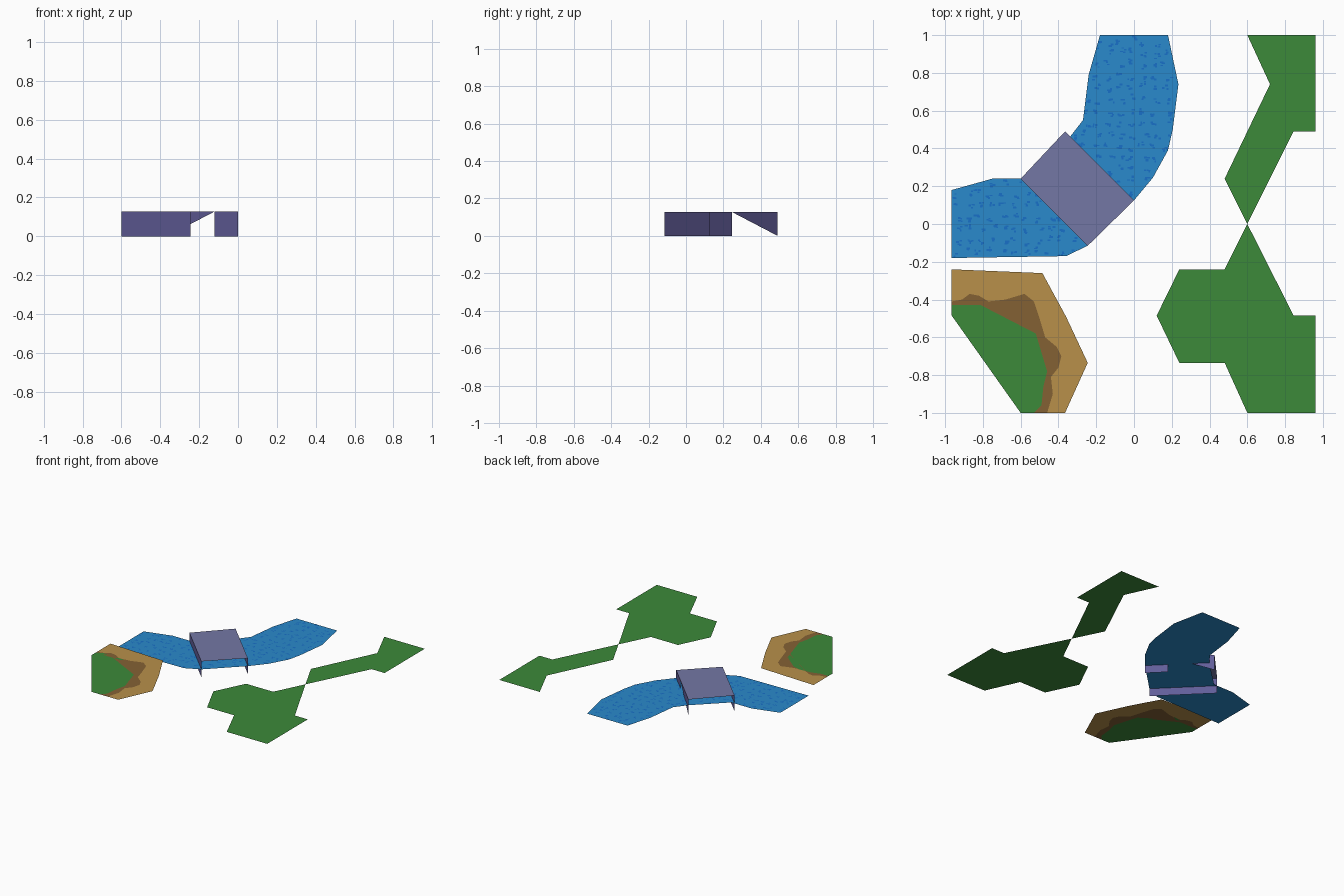
import bpy
import bmesh
import random
from mathutils import Vector

cube = bpy.data.objects.get("Cube")
if cube:
    bpy.data.objects.remove(cube, do_unlink=True)

random.seed(4)
GROUND_Z = 0.125
WATER_Z = 0.063


def srgb(channel):
    c = channel / 255
    return c / 12.92 if c < 0.04 else ((c + 0.055) / 1.055) ** 2.4


def material(name, red, green, blue):
    mat = bpy.data.materials.new(name)
    color = (srgb(red), srgb(green), srgb(blue), 1)
    mat.diffuse_color = color
    mat.use_nodes = True
    shader = mat.node_tree.nodes["Principled BSDF"]
    shader.inputs["Base Color"].default_value = color
    shader.inputs["Roughness"].default_value = 0.9
    return mat


grass = material("grass green", 60, 138, 58)
sand = material("sand tan", 184, 144, 74)
soil = material("soil brown", 132, 97, 52)
water_blue = material("water blue", 42, 138, 204)
ripple_blue = material("ripple blue", 24, 112, 200)
deck_grey = material("deck grey violet", 116, 119, 165)
wall_violet = material("wall violet", 98, 94, 154)


def sheet(name, polygons, mat):
    """One object of flat polygons, each a list of 3D points."""
    bm = bmesh.new()
    for points in polygons:
        bm.faces.new([bm.verts.new(p) for p in points])
    bmesh.ops.triangulate(bm, faces=bm.faces[:])
    mesh = bpy.data.meshes.new(name)
    bm.to_mesh(mesh)
    bm.free()
    mesh.materials.append(mat)
    obj = bpy.data.objects.new(name, mesh)
    bpy.context.collection.objects.link(obj)
    return obj


def level(points, z):
    """Raise a 2D outline to a height, wound so that it faces up."""
    pairs = zip(points, points[1:] + points[:1])
    area = sum(a[0] * b[1] - b[0] * a[1] for a, b in pairs)
    ordered = points if area > 0 else points[::-1]
    return [(x, y, z) for x, y in ordered]


def inside(point, outline):
    x, y = point
    hit = False
    for (ax, ay), (bx, by) in zip(outline, outline[1:] + outline[:1]):
        if (ay > y) != (by > y) and x < ax + (y - ay) * (bx - ax) / (by - ay):
            hit = not hit
    return hit


# Two meadows that meet at a point
north = [(0.6, 1), (0.72, 0.74), (0.48, 0.24), (0.6, 0),
         (0.845, 0.49), (0.96, 0.49), (0.96, 1)]
south = [(0.6, 0), (0.48, -0.24), (0.24, -0.24), (0.12, -0.485),
         (0.24, -0.735), (0.48, -0.735), (0.6, -1), (0.96, -1),
         (0.96, -0.485), (0.845, -0.485)]
sheet("north_meadow", [level(north, GROUND_Z)], grass)
sheet("south_meadow", [level(south, GROUND_Z)], grass)

# Bank in three bands sharing their border lines
outer = [(-0.965, -0.24), (-0.485, -0.26), (-0.36, -0.49),
         (-0.245, -0.735), (-0.365, -1)]
soil_edge = [(-0.965, -0.41), (-0.91, -0.4), (-0.87, -0.37), (-0.82, -0.38),
             (-0.77, -0.41), (-0.68, -0.4), (-0.64, -0.37), (-0.58, -0.37),
             (-0.53, -0.41), (-0.5, -0.5), (-0.47, -0.6), (-0.41, -0.65),
             (-0.385, -0.7), (-0.4, -0.76), (-0.44, -0.81), (-0.43, -0.9),
             (-0.46, -1)]
grass_edge = [(-0.965, -0.43), (-0.92, -0.4), (-0.84, -0.41), (-0.81, -0.43),
              (-0.74, -0.43), (-0.72, -0.4), (-0.66, -0.42), (-0.57, -0.43),
              (-0.53, -0.53), (-0.52, -0.58), (-0.46, -0.62), (-0.46, -0.66),
              (-0.42, -0.72), (-0.46, -0.78), (-0.48, -0.86), (-0.49, -0.96),
              (-0.53, -1)]
inner = [(-0.965, -0.485), (-0.6, -0.485), (-0.48, -0.735), (-0.6, -1)]
bands = [("bank_sand", outer, soil_edge, sand),
         ("bank_soil", soil_edge, grass_edge, soil),
         ("bank_grass", grass_edge, inner, grass)]
for name, near, far, mat in bands:
    sheet(name, [level(near + far[::-1], GROUND_Z)], mat)

# River bending under the bridge
river = [(-0.965, 0.18), (-0.75, 0.24), (-0.57, 0.24), (-0.34, 0.46),
         (-0.27, 0.55), (-0.24, 0.79), (-0.18, 1), (0.18, 1),
         (0.235, 0.74), (0.205, 0.5), (0.18, 0.39), (0.1, 0.245),
         (0, 0.125), (-0.245, -0.115), (-0.36, -0.17), (-0.965, -0.18)]
sheet("river", [level(river, WATER_Z)], water_blue)

# Ripples: small clusters of flecks just above the river
flecks = []
step = 0.062
for i in range(20):
    for j in range(20):
        cx = -0.94 + (i + random.uniform(-0.3, 0.3)) * step
        cy = -0.15 + (j + random.uniform(-0.3, 0.3)) * step
        for _ in range(4):
            x = cx + random.uniform(-0.013, 0.013)
            y = cy + random.uniform(-0.013, 0.013)
            w, h = random.uniform(0.004, 0.009), random.uniform(0.003, 0.006)
            quad = [(x - w, y - h), (x + w, y - h), (x + w, y + h), (x - w, y + h)]
            if all(inside(p, river) for p in quad):
                flecks.append(level(quad, WATER_Z + 0.002))
sheet("river_ripples", flecks, ripple_blue)

# Bridge: flat deck, one full side wall, one wall cut to a slope
west, front = Vector((-0.6, 0.24, 0)), Vector((-0.245, -0.115, 0))
east, back = Vector((0, 0.125, 0)), Vector((-0.365, 0.49, 0))
rise = Vector((0, 0, GROUND_Z + 0.002))
third = east.lerp(back, 1 / 3)
sheet("bridge_deck", [[p + rise for p in (west, front, east, back)]], deck_grey)
sheet("bridge_west_wall", [[west, front, front + rise, west + rise]], wall_violet)
sheet("bridge_east_wall", [[east, third, third + rise, east + rise],
                           [third + rise, back, back + rise]], wall_violet)
